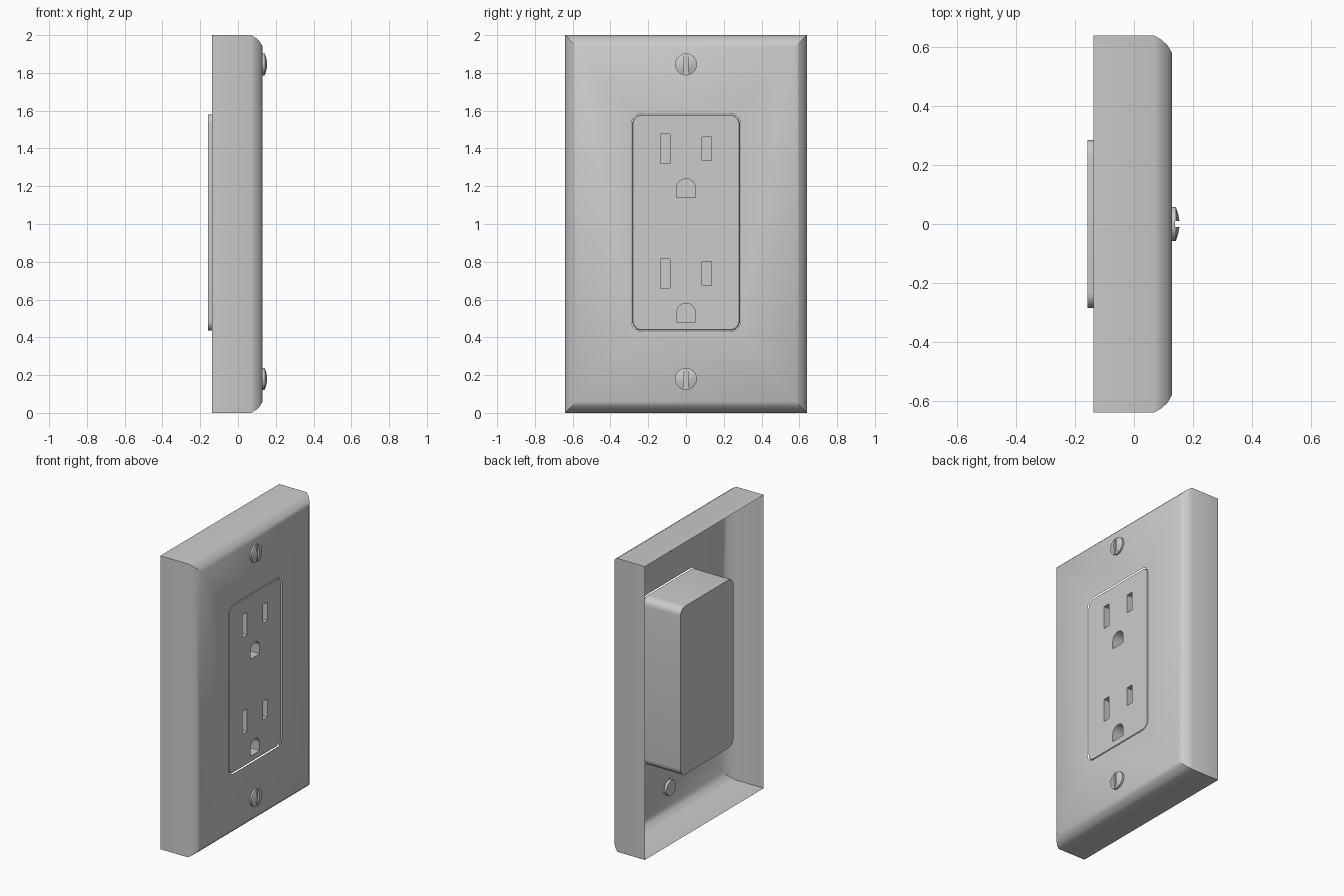
import bpy, bmesh
from math import sin, cos, pi, radians

if "Cube" in bpy.data.objects:
    bpy.data.objects.remove(bpy.data.objects["Cube"])

grey = bpy.data.materials.new("light_grey")
grey.use_nodes = True
grey.diffuse_color = (0.6, 0.6, 0.6, 1)
grey.node_tree.nodes["Principled BSDF"].inputs["Base Color"].default_value = (0.6, 0.6, 0.6, 1)


def finish(bm, name):
    mesh = bpy.data.meshes.new(name)
    bm.to_mesh(mesh)
    bm.free()
    obj = bpy.data.objects.new(name, mesh)
    bpy.context.collection.objects.link(obj)
    mesh.materials.append(grey)
    return obj


def select(obj):
    bpy.ops.object.select_all(action='DESELECT')
    obj.select_set(True)
    bpy.context.view_layer.objects.active = obj


def smooth(obj, angle):
    select(obj)
    bpy.ops.object.shade_smooth_by_angle(angle=radians(angle))


def cut(obj, cutter):
    mod = obj.modifiers.new("cut", 'BOOLEAN')
    mod.object, mod.operation, mod.solver = cutter, 'DIFFERENCE', 'EXACT'
    select(obj)
    bpy.ops.object.modifier_apply(modifier=mod.name)
    bpy.data.objects.remove(cutter)


def ring(bm, x, outline):
    return [bm.verts.new((x, y, z)) for y, z in outline]


def loft(bm, rings):
    for a, b in zip(rings, rings[1:]):
        for i in range(len(a)):
            j = (i + 1) % len(a)
            bm.faces.new((a[i], a[j], b[j], b[i]))


def solid(bm, sections):
    """Closed solid through (x, outline) sections."""
    rings = [ring(bm, x, o) for x, o in sections]
    loft(bm, rings)
    bm.faces.new(rings[0])
    bm.faces.new(rings[-1])
    bmesh.ops.recalc_face_normals(bm, faces=bm.faces)


def rect(hy, hz, cy=0, cz=1):
    return [(cy - hy, cz - hz), (cy + hy, cz - hz), (cy + hy, cz + hz), (cy - hy, cz + hz)]


def rounded(hy, hz, r, cz=1.008, n=6):
    pts = []
    for k, (sy, sz) in enumerate([(1, 1), (-1, 1), (-1, -1), (1, -1)]):
        for i in range(n + 1):
            a = (k + i / n) * pi / 2
            pts.append((sy * (hy - r) + r * cos(a), cz + sz * (hz - r) + r * sin(a)))
    return pts


def circle(r, cz, n=32):
    return [(r * cos(2 * pi * i / n), cz + r * sin(2 * pi * i / n)) for i in range(n)]


# Cover plate: open-backed shell with a rounded rim and a window
bm = bmesh.new()
rim = [(-0.138, 0), (0.07, 0), (0.095, 0.015), (0.115, 0.034), (0.13, 0.06)]
rings = [ring(bm, x, rect(0.64 - d, 1 - d)) for x, d in rim]
loft(bm, rings)
window = ring(bm, 0.13, rounded(0.289, 0.576, 0.055))
edges = []
for loop in (rings[-1], window):
    for a, b in zip(loop, loop[1:] + loop[:1]):
        edges.append(bm.edges.get((a, b)) or bm.edges.new((a, b)))
bmesh.ops.triangle_fill(bm, edges=edges, use_beauty=True, normal=(1, 0, 0))
bmesh.ops.recalc_face_normals(bm, faces=bm.faces)
if sum(f.normal.x * f.calc_area() for f in bm.faces) < 0:
    bmesh.ops.reverse_faces(bm, faces=bm.faces)
smooth(finish(bm, "cover_plate"), 40)

# Receptacle body running through the window
bm = bmesh.new()
solid(bm, [(-0.158, rounded(0.286, 0.573, 0.052)),
           (0.122, rounded(0.286, 0.573, 0.052)),
           (0.129, rounded(0.28, 0.567, 0.046))])
body = finish(bm, "receptacle_body")

# Blade slots and arched ground holes of both outlets
bm = bmesh.new()
for base in (0.48, 1.14):
    arch = [(-0.05, base), (0.05, base)]
    arch += [(0.05 * cos(pi * i / 12), base + 0.05 + 0.05 * sin(pi * i / 12)) for i in range(13)]
    for outline in (rect(0.024, 0.078, -0.11, base + 0.258),
                    rect(0.024, 0.063, 0.11, base + 0.258), arch):
        solid(bm, [(0.04, outline), (0.2, outline)])
cut(body, finish(bm, "slot_cutter"))
smooth(body, 30)

# Slotted screws
for name, z in (("upper_screw", 1.845), ("lower_screw", 0.18)):
    bm = bmesh.new()
    solid(bm, [(x, circle(r, z)) for x, r in
               ((0.11, 0.052), (0.128, 0.052), (0.129, 0.058), (0.142, 0.058),
                (0.149, 0.038), (0.153, 0.02), (0.155, 0.004))])
    screw = finish(bm, name)
    bm = bmesh.new()
    groove = rect(0.011, 0.1, 0, z)
    solid(bm, [(0.139, groove), (0.2, groove)])
    cut(screw, finish(bm, "groove_cutter"))
    smooth(screw, 35)
